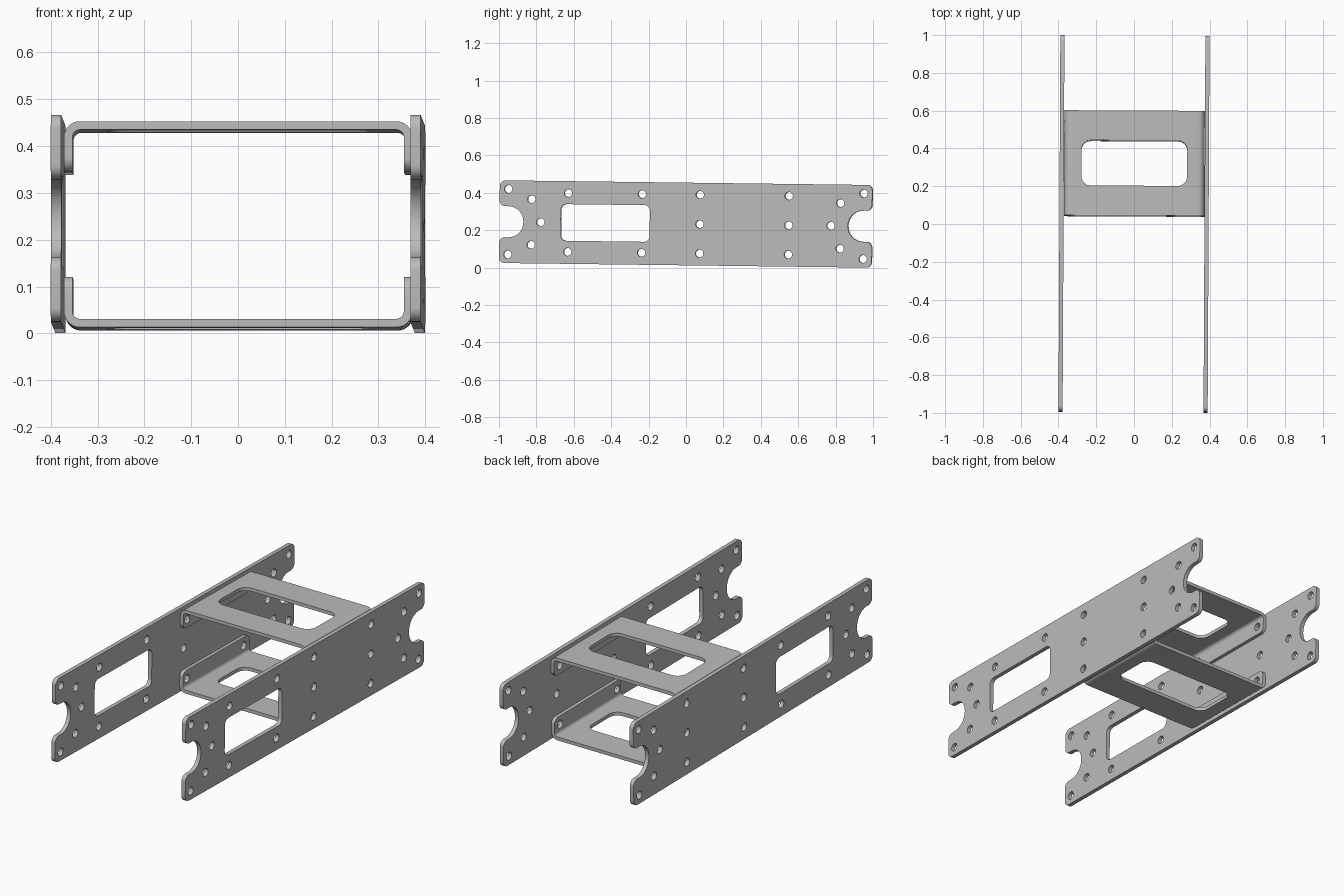
import bpy, bmesh, math
from mathutils import Matrix, Vector

cube = bpy.data.objects.get("Cube")
if cube:
    bpy.data.objects.remove(cube, do_unlink=True)

grey = bpy.data.materials.new("brushed_grey")
grey.use_nodes = True
colour = (0.5, 0.5, 0.5, 1)
grey.diffuse_color = colour
grey.node_tree.nodes["Principled BSDF"].inputs["Base Color"].default_value = colour

# Overall pose: the frame sits with a very slight pitch and yaw
pose = (Matrix.Translation((0, 0, 0.2335))
        @ Matrix.Rotation(-0.005, 4, "Z") @ Matrix.Rotation(-0.0126, 4, "X"))

# Drawing planes: profile (u, v) and extrusion direction w
PLANE_YZ = Matrix(((0, 0, 1), (1, 0, 0), (0, 1, 0))).to_4x4()
PLANE_XZ = Matrix(((1, 0, 0), (0, 0, -1), (0, 1, 0))).to_4x4()
PLANE_XY = Matrix.Identity(4)


def outline(corners, steps=8):
    """Closed right-angled outline with a radius at each corner."""
    points = []
    for i, (x, y, r) in enumerate(corners):
        p = Vector((x, y))
        if r == 0:
            points.append(p)
            continue
        before = (Vector(corners[i - 1][:2]) - p).normalized()
        after = (Vector(corners[(i + 1) % len(corners)][:2]) - p).normalized()
        centre = p + (before + after) * r
        for k in range(steps + 1):
            a = math.pi / 2 * k / steps
            points.append(centre - r * (after * math.cos(a) + before * math.sin(a)))
    return points


def rectangle(cx, cy, hx, hy, r):
    return outline([(cx + sx * hx, cy + sy * hy, r)
                    for sx, sy in ((-1, -1), (1, -1), (1, 1), (-1, 1))])


def circle(cx, cy, r=0.021, n=24):
    return [Vector((cx + r * math.cos(math.tau * k / n), cy + r * math.sin(math.tau * k / n)))
            for k in range(n)]


def prism(name, loops, depth, plane, offset=(0, 0, 0)):
    """Extruded flat shape; inner loops become holes."""
    curve = bpy.data.curves.new(name + "_profile", "CURVE")
    curve.dimensions = "2D"
    curve.fill_mode = "BOTH"
    curve.extrude = depth / 2
    for loop in loops:
        spline = curve.splines.new("POLY")
        spline.points.add(len(loop) - 1)
        for point, p in zip(spline.points, loop):
            point.co = (p.x, p.y, 0, 1)
        spline.use_cyclic_u = True
    helper = bpy.data.objects.new(name + "_profile", curve)
    bpy.context.collection.objects.link(helper)
    graph = bpy.context.evaluated_depsgraph_get()
    mesh = bpy.data.meshes.new_from_object(helper.evaluated_get(graph))
    bpy.data.objects.remove(helper, do_unlink=True)
    bm = bmesh.new()
    bm.from_mesh(mesh)
    bmesh.ops.remove_doubles(bm, verts=bm.verts, dist=1e-5)
    bmesh.ops.transform(bm, matrix=Matrix.Translation(offset) @ plane, verts=bm.verts)
    bmesh.ops.recalc_face_normals(bm, faces=bm.faces)
    bm.to_mesh(mesh)
    bm.free()
    mesh.name = name
    obj = bpy.data.objects.new(name, mesh)
    bpy.context.collection.objects.link(obj)
    return obj


def cut(obj, tool, operation):
    mod = obj.modifiers.new("cut", "BOOLEAN")
    mod.object, mod.operation, mod.solver = tool, operation, "EXACT"
    graph = bpy.context.evaluated_depsgraph_get()
    obj_mesh = bpy.data.meshes.new_from_object(obj.evaluated_get(graph))
    obj.modifiers.clear()
    obj.data = obj_mesh
    bpy.data.objects.remove(tool, do_unlink=True)


def finish(obj):
    obj.data.materials.clear()
    obj.data.materials.append(grey)
    obj.data.transform(pose)
    bpy.ops.object.select_all(action="DESELECT")
    obj.select_set(True)
    bpy.context.view_layer.objects.active = obj
    bpy.ops.object.shade_smooth_by_angle(angle=math.radians(30))


# Side plates: notched ends, a window and bolt holes
L, H, N, DEEP = 0.996, 0.221, 0.083, 0.128
BOLT_Z, BOLT_Y = 0.157, (0.075, 0.55)
end = [(L, H, 0.03), (L, N, 0.03), (L - DEEP, N, 0.08),
       (L - DEEP, -N, 0.08), (L, -N, 0.03), (L, -H, 0.03)]
plate_loops = [outline(end + [(-y, -z, r) for y, z, r in end]),
               rectangle(-0.43, 0, 0.238, 0.098, 0.03)]
for s in (-1, 1):
    plate_loops.append(circle(s * 0.776, 0))
    for t in (-1, 1):
        plate_loops += [circle(s * 0.95, t * 0.175), circle(s * 0.826, t * 0.122)]
for y in (-0.63, -0.235) + BOLT_Y:
    plate_loops += [circle(y, t * BOLT_Z) for t in (-1, 1)]
plate_loops += [circle(y, 0) for y in BOLT_Y]

THICK, INNER = 0.022, 0.373
for name, s in (("left_side_plate", 1), ("right_side_plate", -1)):
    finish(prism(name, plate_loops, THICK, PLANE_YZ, (s * (INNER + THICK / 2), 0, 0)))

# Cross brackets: bent channels with a window and bolted flanges
W, T, TOP, LIP = 0.372, 0.018, 0.22, 0.112
MID, HALF = 0.32, 0.278
for name, s in (("upper_bracket", 1), ("lower_bracket", -1)):
    channel = outline([(-W, s * LIP, 0), (-W, s * TOP, 0.034), (W, s * TOP, 0.034),
                       (W, s * LIP, 0), (W - T, s * LIP, 0), (W - T, s * (TOP - T), 0.016),
                       (T - W, s * (TOP - T), 0.016), (T - W, s * LIP, 0)])
    bracket = prism(name, [channel], 2 * HALF, PLANE_XZ, (0, MID, 0))
    # Round the flange corners
    side = outline([(MID - HALF, s * LIP, 0.03), (MID + HALF, s * LIP, 0.03),
                    (MID + HALF + 0.0005, s * 0.3, 0), (MID - HALF - 0.0005, s * 0.3, 0)])
    cut(bracket, prism("flange_shape", [side], 1, PLANE_YZ), "INTERSECT")
    window = rectangle(0, MID, 0.28, 0.12, 0.05)
    cut(bracket, prism("window_cutter", [window], 1, PLANE_XY), "DIFFERENCE")
    for y in BOLT_Y:
        cut(bracket, prism("bolt_cutter", [circle(y, s * BOLT_Z)], 1, PLANE_YZ), "DIFFERENCE")
    finish(bracket)
